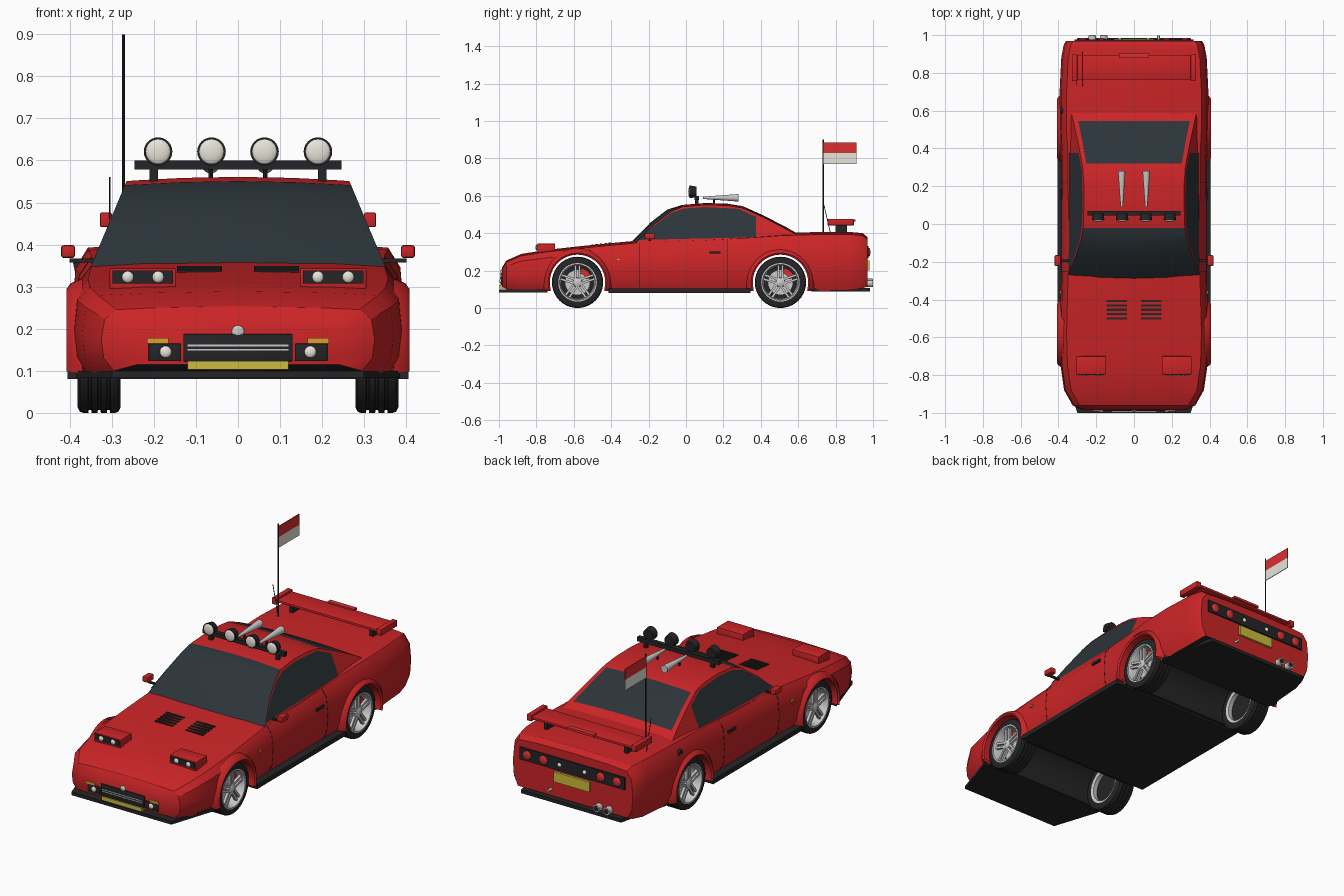
import bpy, bmesh
from math import radians, cos, sin, pi
from mathutils import Matrix, Vector

if "Cube" in bpy.data.objects:
    bpy.data.objects.remove(bpy.data.objects["Cube"])


def mat(name, r, g, b):
    m = bpy.data.materials.new(name)
    m.diffuse_color = (r, g, b, 1)
    m.use_nodes = True
    m.node_tree.nodes["Principled BSDF"].inputs["Base Color"].default_value = m.diffuse_color
    return m


RED = mat("red_paint", .6, .018, .02)
BLACK = mat("black_trim", .018, .018, .02)
GLASS = mat("dark_glass", .025, .035, .042)
CHROME = mat("chrome", .55, .55, .55)
WHITE = mat("lens_white", .8, .78, .7)
YELLOW = mat("plate_yellow", .62, .5, .05)
AMBER = mat("amber", .75, .35, .03)
LAMP = mat("lamp_red", .7, .03, .03)


def finish(name, bm, *mats):
    bmesh.ops.recalc_face_normals(bm, faces=bm.faces[:])
    me = bpy.data.meshes.new(name)
    bm.to_mesh(me)
    bm.free()
    ob = bpy.data.objects.new(name, me)
    bpy.context.collection.objects.link(ob)
    for m in mats:
        me.materials.append(m)
    return ob


def box(name, x, y, z, m, bevel=0, mirror=False):
    for s in ((1, -1) if mirror else (1,)):
        bm = bmesh.new()
        c = Vector((s * (x[0] + x[1]), y[0] + y[1], z[0] + z[1])) / 2
        d = (x[1] - x[0], y[1] - y[0], z[1] - z[0])
        bmesh.ops.create_cube(bm, size=1, matrix=Matrix.Translation(c) @ Matrix.Diagonal((*d, 1)))
        if bevel:
            bmesh.ops.bevel(bm, geom=bm.edges[:], offset=bevel, segments=2, profile=.5, affect='EDGES')
        finish(name, bm, m)


def cyl(name, p0, p1, r0, m, r1=None, seg=20):
    p0, p1 = Vector(p0), Vector(p1)
    d = p1 - p0
    bm = bmesh.new()
    M = Matrix.Translation((p0 + p1) / 2) @ d.to_track_quat('Z', 'Y').to_matrix().to_4x4()
    bmesh.ops.create_cone(bm, cap_ends=True, segments=seg, radius1=r0, radius2=r0 if r1 is None else r1,
                          depth=d.length, matrix=M)
    return finish(name, bm, m)


def ball(name, loc, size, m):
    bm = bmesh.new()
    bmesh.ops.create_uvsphere(bm, u_segments=20, v_segments=12, radius=1,
                              matrix=Matrix.Translation(loc) @ Matrix.Diagonal((*size, 1)))
    finish(name, bm, m)


def lathe(name, prof, c, s, m, a0=0, a1=360, n=40):
    """Turn (radius, x) points about the x axis through c; s mirrors x."""
    bm = bmesh.new()
    full = a1 - a0 == 360
    rings = []
    for i in range(n if full else n + 1):
        a = radians(a0 + (a1 - a0) * i / n)
        rings.append([bm.verts.new((c[0] + s * x, c[1] + r * cos(a), c[2] + r * sin(a))) for r, x in prof])
    for i in range(n):
        A, B = rings[i], rings[(i + 1) % len(rings)]
        for j in range(len(prof) - 1):
            bm.faces.new((A[j], A[j + 1], B[j + 1], B[j]))
    return finish(name, bm, m)


def plate(name, pts, z0, z1, m):
    bm = bmesh.new()
    f = bm.faces.new([bm.verts.new((x, y, z0)) for x, y in pts])
    r = bmesh.ops.extrude_face_region(bm, geom=[f])
    bmesh.ops.translate(bm, vec=(0, 0, z1 - z0), verts=[v for v in r['geom'] if isinstance(v, bmesh.types.BMVert)])
    finish(name, bm, m)


# Lofted body shell: stations of y, bottom, half width, top
STATIONS = [(-.985, .115, .27, .21), (-.96, .1, .325, .25), (-.88, .095, .37, .285), (-.75, .09, .389, .306),
            (-.58, .09, .394, .325), (-.42, .09, .39, .341), (-.25, .09, .385, .357), (.1, .09, .385, .37),
            (.35, .09, .386, .385), (.505, .09, .394, .396), (.7, .09, .394, .402), (.88, .095, .385, .402),
            (.945, .105, .373, .396), (.97, .115, .36, .375)]


def half_section(zb, w, zt):
    h = zt - zb
    return [(0, zb), (w - .03, zb), (w - .006, zb + .2 * h), (w, zb + .5 * h), (w - .008, zb + .82 * h),
            (w - .037, zb + .97 * h), (.6 * w, zt), (0, zt + .004)]


bm = bmesh.new()
rings = []
for y, zb, w, zt in STATIONS:
    h = half_section(zb, w, zt)
    rings.append([bm.verts.new((x, y, z)) for x, z in h + [(-x, z) for x, z in h[-2:0:-1]]])
for A, B in zip(rings, rings[1:]):
    for j in range(len(A)):
        k = (j + 1) % len(A)
        bm.faces.new((A[j], A[k], B[k], B[j]))
bm.faces.new(rings[0])
bm.faces.new(rings[-1])
bmesh.ops.recalc_face_normals(bm, faces=bm.faces[:])
for f in bm.faces:
    f.material_index = int(f.normal.z < -.7)
body = finish("body_shell", bm, RED, BLACK)

# Wheel wells cut through the body
AXLES = (-.58, .505)
WZ = .137
for y in AXLES:
    cutter = cyl("well_cutter", (-.5, y, WZ), (.5, y, WZ), .15, BLACK, seg=40)
    mod = body.modifiers.new("well", 'BOOLEAN')
    mod.operation, mod.solver, mod.object = 'DIFFERENCE', 'EXACT', cutter
    mod.material_mode = 'TRANSFER'
    bpy.context.view_layer.objects.active = body
    bpy.ops.object.modifier_apply(modifier=mod.name)
    bpy.data.objects.remove(cutter)

# Cabin: side profile with tapered sides, crowned roof, windscreen and rear window
PROFILE = [(-.27, .345), (-.17, .447), (-.08, .516), (-.02, .541), (.1, .551), (.22, .548), (.3, .535),
           (.32, .527), (.42, .482), (.545, .417), (.6, .385)]
COLS = (-1, -.92, -.5, 0, .5, .92, 1)


def side_x(z):
    return .345 - .42 * (z - .36)


bm = bmesh.new()
rows = [[bm.verts.new((c * side_x(z), y - .02 * (1 - c * c) * (y < -.05), z + .01 * (1 - c * c))) for c in COLS]
        for y, z in PROFILE]
for i in range(len(rows) - 1):
    for j in range(6):
        f = bm.faces.new((rows[i][j], rows[i][j + 1], rows[i + 1][j + 1], rows[i + 1][j]))
        f.material_index = int(i < 3 or (i in (7, 8) and 0 < j < 5))
for k, s in ((0, -1), (6, 1)):
    low = [bm.verts.new((s * side_x(.33), y, .33)) for y in (.6, -.27)]
    bm.faces.new([r[k] for r in rows] + low)
finish("cabin", bm, RED, GLASS)

WINDOW = [(-.255, .364), (-.17, .44), (-.08, .507), (-.01, .531), (.1, .54), (.28, .53), (.375, .487), (.375, .378)]
for s in (1, -1):
    bm = bmesh.new()
    bm.faces.new([bm.verts.new((s * (side_x(z) + .003), y, z)) for y, z in WINDOW])
    finish("side_window", bm, GLASS)

# Floor, sills, front splitter, rear undertray
box("floor_and_sills", (-.405, .405), (-.415, .345), (.08, .105), BLACK)
plate("front_splitter", [(-.3, -1), (.3, -1), (.385, -.74), (-.385, -.74)], .083, .1, BLACK)
plate("rear_undertray", [(-.375, .67), (.375, .67), (.3, .985), (-.3, .985)], .088, .106, BLACK)

# Wheels and arch flares
TREAD = [(.1, -.05), (.124, -.051), (.134, -.046), (.137, -.038)]
for x in (-.022, 0, .022):
    TREAD += [(.137, x - .004), (.13, x - .003), (.13, x + .003), (.137, x + .004)]
TREAD += [(.137, .038), (.134, .046), (.124, .051), (.1, .05), (.095, .03)]
FLARE = [(.148, .34), (.148, .401), (.157, .408), (.171, .398), (.183, .37)]
for y in AXLES:
    for s in (1, -1):
        c = (s * .33, y, WZ)
        lathe("tyre", TREAD, c, s, BLACK)
        lathe("rim", [(.1, .046), (.103, .052), (.096, .052), (.09, .036), (.086, -.045), (.1, -.05)], c, s, CHROME)
        lathe("wheel_back", [(.001, -.02), (.088, -.02)], c, s, BLACK)
        lathe("brake_disc", [(.001, .008), (.068, .008), (.068, -.004), (.001, -.004)], c, s, CHROME)
        lathe("brake_caliper", [(.05, .02), (.08, .02), (.08, -.01), (.05, -.01), (.05, .02)], c, s, LAMP, 20, 75, 8)
        lathe("hub", [(.001, .048), (.014, .047), (.024, .042), (.026, .02)], c, s, CHROME, n=20)
        bm = bmesh.new()
        for k in range(5):
            for off in (-.011, .011):
                bmesh.ops.create_cube(bm, size=1, matrix=Matrix.Translation(c)
                                      @ Matrix.Rotation(2 * pi * k / 5, 4, 'X')
                                      @ Matrix.Translation((s * .034, off, .056))
                                      @ Matrix.Diagonal((.014, .012, .076, 1)))
        finish("spokes", bm, CHROME)
        lathe("arch_flare", FLARE, (0, y, WZ), s, RED, -14, 194, 32)

# Pop-up headlights and bonnet vents
box("popup_headlight", (.148, .305), (-.795, -.7), (.295, .344), RED, .003, True)
box("headlight_face", (.155, .298), (-.799, -.79), (.307, .339), BLACK, 0, True)
for s in (1, -1):
    for x in (.19, .262):
        ball("headlight_lens", (s * x, -.798, .323), (.014, .008, .014), WHITE)
for k in range(5):
    y = -.5 + k * .023
    z = .333 + (y + .5) * .1
    box("bonnet_vent", (.038, .145), (y - .006, y + .006), (z - .01, z + .007), BLACK, 0, True)

# Nose details
box("grille", (-.13, .13), (-.991, -.96), (.122, .187), BLACK, .003)
for z in (.15, .16):
    box("grille_bar", (-.12, .12), (-.994, -.985), (z - .002, z + .002), CHROME)
box("front_plate", (-.12, .12), (-.997, -.97), (.103, .123), YELLOW)
ball("round_badge", (0, -.985, .193), (.015, .007, .015), CHROME)
box("fog_light_housing", (.135, .213), (-.99, -.95), (.123, .165), BLACK, .003, True)
box("front_indicator", (.165, .216), (-.99, -.95), (.165, .178), AMBER, 0, True)
for s in (1, -1):
    ball("fog_lens", (s * .172, -.99, .145), (.014, .007, .014), WHITE)

# Door mirrors, handles, side markers, door seams
box("mirror_stalk", (.335, .4), (-.2, -.188), (.358, .367), BLACK, 0, True)
box("door_mirror", (.387, .421), (-.222, -.165), (.368, .399), RED, .007, True)
box("door_handle", (.38, .39), (.125, .185), (.29, .303), BLACK, 0, True)
box("side_marker", (.383, .392), (-.37, -.352), (.256, .268), AMBER, 0, True)
for y, w, zt in ((-.25, .385, .357), (.22, .3855, .377)):
    for s in (1, -1):
        pts = half_section(.09, w, zt)[1:6]
        for a, b in zip(pts, pts[1:]):
            cyl("door_seam", (s * a[0], y, a[1]), (s * b[0], y, b[1]), .0018, BLACK, seg=6)
cyl("fuel_cap", (-.35, .6, .345), (-.388, .6, .337), .02, BLACK)

# Roof light bar and air horns
box("light_bar", (-.246, .246), (.045, .07), (.578, .6), BLACK)
for s in (1, -1):
    box("light_bar_foot", (.19, .21), (.048, .066), (.54, .58), BLACK, 0, s == 1) if s == 1 else None
    for x in (.063, .19):
        cyl("roof_lamp_shell", (s * x, .02, .621), (s * x, .056, .621), .034, BLACK, .028, 24)
        ball("roof_lamp_lens", (s * x, .021, .621), (.03, .009, .03), WHITE)
    cyl("air_horn", (s * .065, .09, .589), (s * .065, .28, .589), .006, CHROME, .02)
    cyl("horn_stand", (s * .065, .15, .55), (s * .065, .15, .59), .005, BLACK, seg=8)

# Rear wing
box("wing_blade", (-.325, .325), (.765, .893), (.453, .466), RED, .003)
box("wing_end", (.3, .328), (.757, .897), (.442, .476), RED, .003, True)
box("wing_support", (.23, .25), (.8, .86), (.395, .456), BLACK, 0, True)
box("wing_brake_light", (-.08, .08), (.88, .906), (.462, .474), LAMP)

# Tail panel
box("tail_panel", (-.315, .315), (.955, .977), (.265, .332), BLACK)
box("rear_plate", (-.107, .107), (.96, .982), (.2, .255), YELLOW)
for s in (1, -1):
    for x, r, m in ((.27, .024, LAMP), (.172, .024, LAMP), (.075, .011, WHITE)):
        ball("tail_lamp", (s * x, .977, .298), (r, .009, r), m)
for x in (-.22, -.16):
    lathe_pipe = cyl("exhaust_pipe", (x, .9, .132), (x, .999, .132), .02, CHROME)
    cyl("exhaust_hole", (x, .99, .132), (x, 1, .132), .014, BLACK)
cyl("tow_eye", (.13, .95, .15), (.13, .997, .15), .007, CHROME, seg=12)

# Flag and aerial
cyl("flag_pole", (-.272, .733, .39), (-.272, .733, .9), .0035, BLACK, seg=10)
box("flag_upper", (-.274, -.27), (.733, .912), (.828, .886), LAMP)
box("flag_lower", (-.274, -.27), (.733, .912), (.77, .828), WHITE)
cyl("aerial", (-.305, .775, .39), (-.305, .735, .56), .0018, BLACK, seg=6)

# Smooth shading with sharp edges kept
for ob in bpy.data.objects:
    ob.select_set(ob.type == 'MESH')
bpy.context.view_layer.objects.active = body
bpy.ops.object.shade_smooth_by_angle(angle=radians(32))
